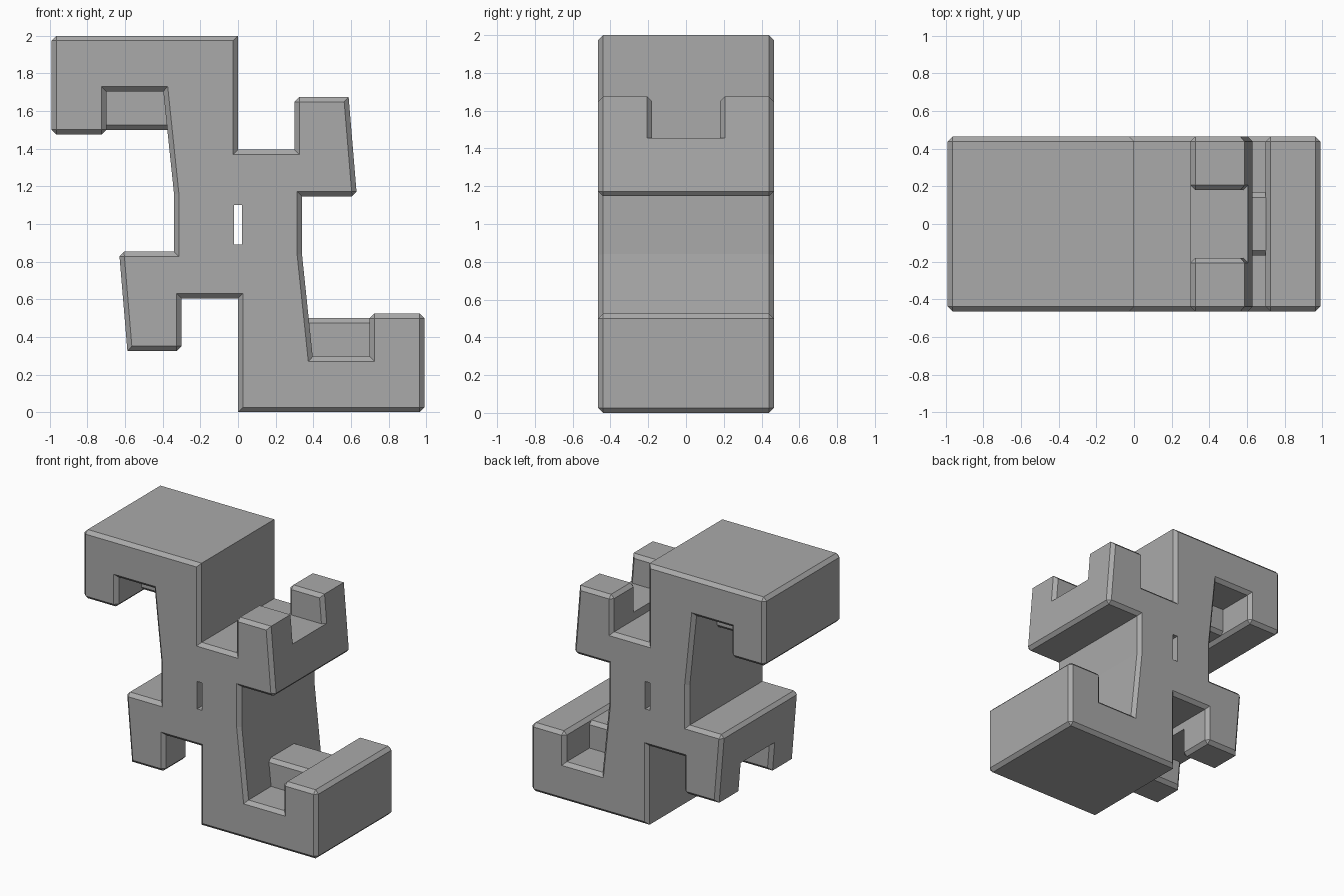
import bpy
import bmesh

cube = bpy.data.objects.get("Cube")
if cube:
    bpy.data.objects.remove(cube, do_unlink=True)

DEPTH = 0.465    # half depth of the body
CHAMFER = 0.026
SEAT = 1.455     # floor height of the gap between the posts

grey = bpy.data.materials.new("plain grey")
grey.use_nodes = True
colour = (0.4, 0.4, 0.4, 1)
grey.diffuse_color = colour
grey.node_tree.nodes["Principled BSDF"].inputs["Base Color"].default_value = colour


def turned(points):
    """Half turn in the front plane about the body's centre."""
    return [(-x, 2 - z) for x, z in points]


def prism(name, points, y0, y1, corners=(), plain_sides=()):
    """Extrude a front profile; chamfer its rims and the listed corners."""
    bm = bmesh.new()
    n = len(points)
    front = [bm.verts.new((x, y0, z)) for x, z in points]
    back = [bm.verts.new((x, y1, z)) for x, z in points]
    bm.faces.new(front)
    bm.faces.new(back[::-1])
    for i in range(n):
        j = (i + 1) % n
        bm.faces.new((front[j], front[i], back[i], back[j]))
    edges = [bm.edges.get((front[i], back[i])) for i in corners]
    for ring in (front, back):
        edges += [bm.edges.get((ring[i], ring[(i + 1) % n]))
                  for i in range(n) if i not in plain_sides]
    bmesh.ops.recalc_face_normals(bm, faces=bm.faces)
    bmesh.ops.bevel(bm, geom=edges, offset=CHAMFER, segments=1,
                    affect='EDGES', profile=0.5, clamp_overlap=True)
    bmesh.ops.recalc_face_normals(bm, faces=bm.faces)
    mesh = bpy.data.meshes.new(name)
    bm.to_mesh(mesh)
    bm.free()
    mesh.materials.append(grey)
    obj = bpy.data.objects.new(name, mesh)
    bpy.context.collection.objects.link(obj)
    return obj


# Arm's leaning outer side
arm_low, arm_top = (0.632, 1.147), (0.588, 1.675)
t = (SEAT - arm_low[1]) / (arm_top[1] - arm_low[1])
arm_seat = (arm_low[0] + t * (arm_top[0] - arm_low[0]), SEAT)

# Body: half of the outline, repeated by a half turn
half = [(0, 0), (0.99, 0), (0.99, 0.525), (0.7, 0.525), (0.7, 0.295),
        (0.397, 0.295), (0.34, 0.84), (0.34, 1.147), arm_low, arm_seat,
        (0.3, SEAT), (0.3, 1.395), (0, 1.395)]
count = len(half)
body = prism("body", half + turned(half), -DEPTH, DEPTH,
             corners=[k + s for s in (0, count) for k in (1, 2, 3, 8)],
             plain_sides=(9, 9 + count))

# Posts on the arm and the opposite leg, and bridges filling the notches
post = [(0.3, SEAT), arm_seat, arm_top, (0.3, arm_top[1])]
bridge = [(0.35, 0.2), (0.712, 0.2), (0.712, 0.5), (0.35, 0.5)]
for label, place in (("upper", list), ("lower", turned)):
    for side, y0, y1 in (("front", -DEPTH, -0.18), ("back", 0.18, DEPTH)):
        prism(f"{label}_{side}_post", place(post), y0, y1,
              corners=(3,), plain_sides=(0,))
    prism(f"{label}_notch_bridge", place(bridge), -0.167, 0.167,
          plain_sides=(0, 1, 3))

# Narrow slot through the middle
cutter = prism("slot_cutter", [(-0.02, 0.89), (0.02, 0.89), (0.02, 1.1), (-0.02, 1.1)],
               -1, 1, plain_sides=range(4))
cutter.hide_render = True
cutter.hide_set(True)
cut = body.modifiers.new("slot", 'BOOLEAN')
cut.operation = 'DIFFERENCE'
cut.solver = 'EXACT'
cut.object = cutter
